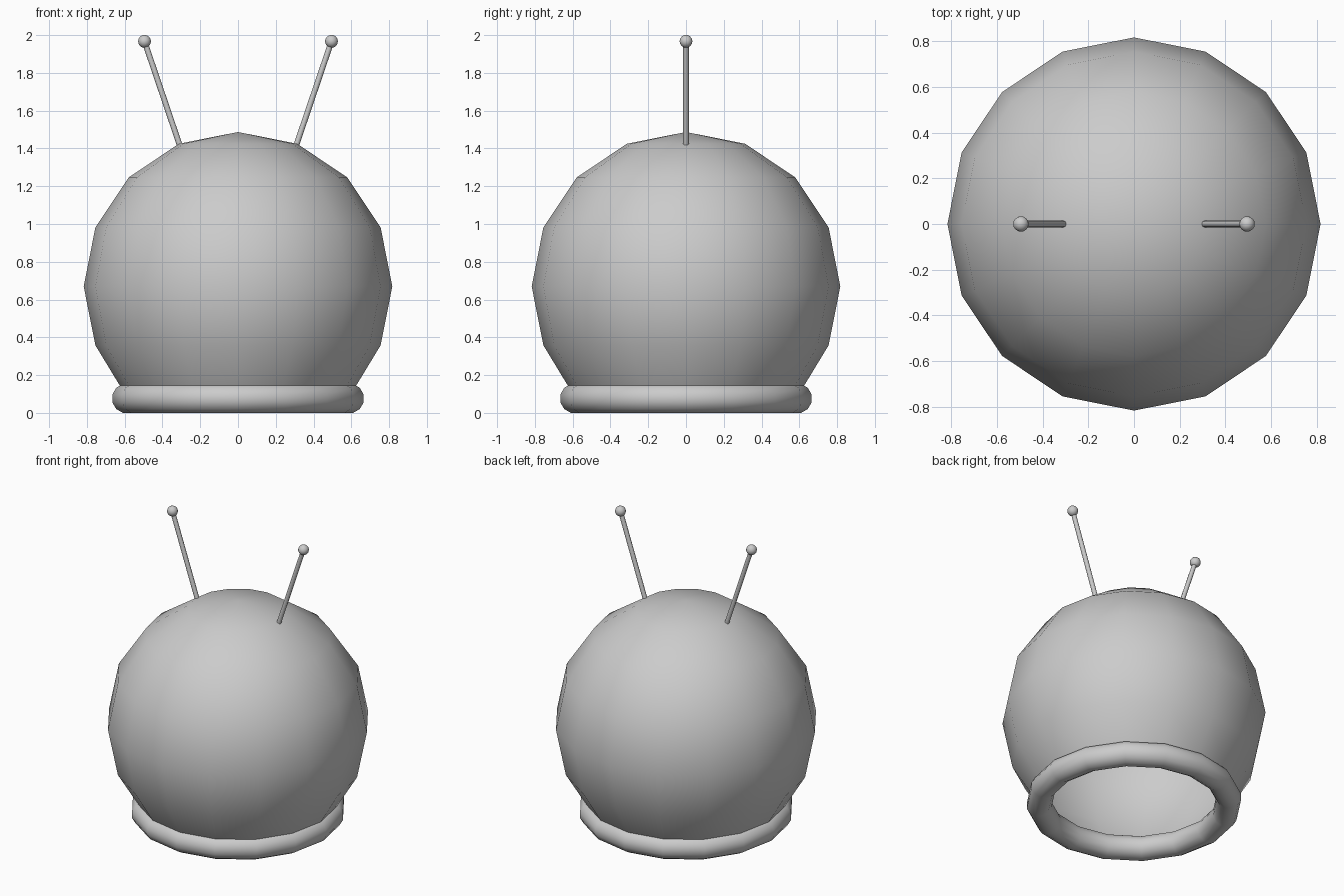
import bpy, bmesh, math
from mathutils import Vector, Matrix

if "Cube" in bpy.data.objects:
    bpy.data.objects.remove(bpy.data.objects["Cube"])

SIDES = 16


def finish(bm, name, flip_check=True):
    if flip_check:
        bmesh.ops.recalc_face_normals(bm, faces=bm.faces)
    for f in bm.faces:
        f.smooth = True
    me = bpy.data.meshes.new(name)
    bm.to_mesh(me)
    bm.free()
    ob = bpy.data.objects.new(name, me)
    bpy.context.collection.objects.link(ob)
    return ob


def lathe(name, profile, closed):
    """Spin an (r, z) profile around z."""
    bm = bmesh.new()
    vs = [bm.verts.new((r, 0, z)) for r, z in profile]
    pairs = list(zip(vs, vs[1:])) + ([(vs[-1], vs[0])] if closed else [])
    edges = [bm.edges.new(p) for p in pairs]
    bmesh.ops.spin(bm, geom=vs + edges, cent=(0, 0, 0), axis=(0, 0, 1),
                   angle=math.tau, steps=SIDES, use_merge=False)
    bmesh.ops.remove_doubles(bm, verts=bm.verts, dist=1e-4)
    return finish(bm, name)


# helmet dome: open sphere whose lower lip sits inside the collar
R, CZ = 0.817, 0.67
dome = [(R * math.sin(i * math.pi / 8), CZ + R * math.cos(i * math.pi / 8)) for i in range(6)]
dome.append((0.617, 0.13))
lathe("helmet_dome", dome, closed=False)

# collar: rounded ring around the neck opening
collar = []
for i in range(12):
    a = math.tau * (i + 0.5) / 12
    collar.append((0.589 + 0.079 * math.cos(a), 0.0765 + 0.0765 * math.sin(a) / math.cos(math.pi / 12)
                   if abs(math.sin(a)) < 0.9 else (0.153 if math.sin(a) > 0 else 0.0)))
lathe("neck_collar", collar, closed=True)

# antennae: slanted rod with a ball tip, one per side
for side, label in ((-1, "left"), (1, "right")):
    base = Vector((side * 0.309, 0, 1.418))
    tip = Vector((side * 0.495, 0, 1.967))
    axis = tip - base
    rot = axis.to_track_quat('Z', 'Y').to_matrix().to_4x4()
    bm = bmesh.new()
    bmesh.ops.create_cone(bm, cap_ends=True, segments=8, radius1=0.015, radius2=0.015,
                          depth=axis.length,
                          matrix=Matrix.Translation((base + tip) / 2) @ rot)
    rod = finish(bm, label + "_antenna_rod")
    for p in rod.data.polygons:
        p.use_smooth = len(p.vertices) == 4

    bm = bmesh.new()
    bmesh.ops.create_uvsphere(bm, u_segments=16, v_segments=8, radius=0.034,
                              matrix=Matrix.Translation(tip) @ rot)
    finish(bm, label + "_antenna_ball")
